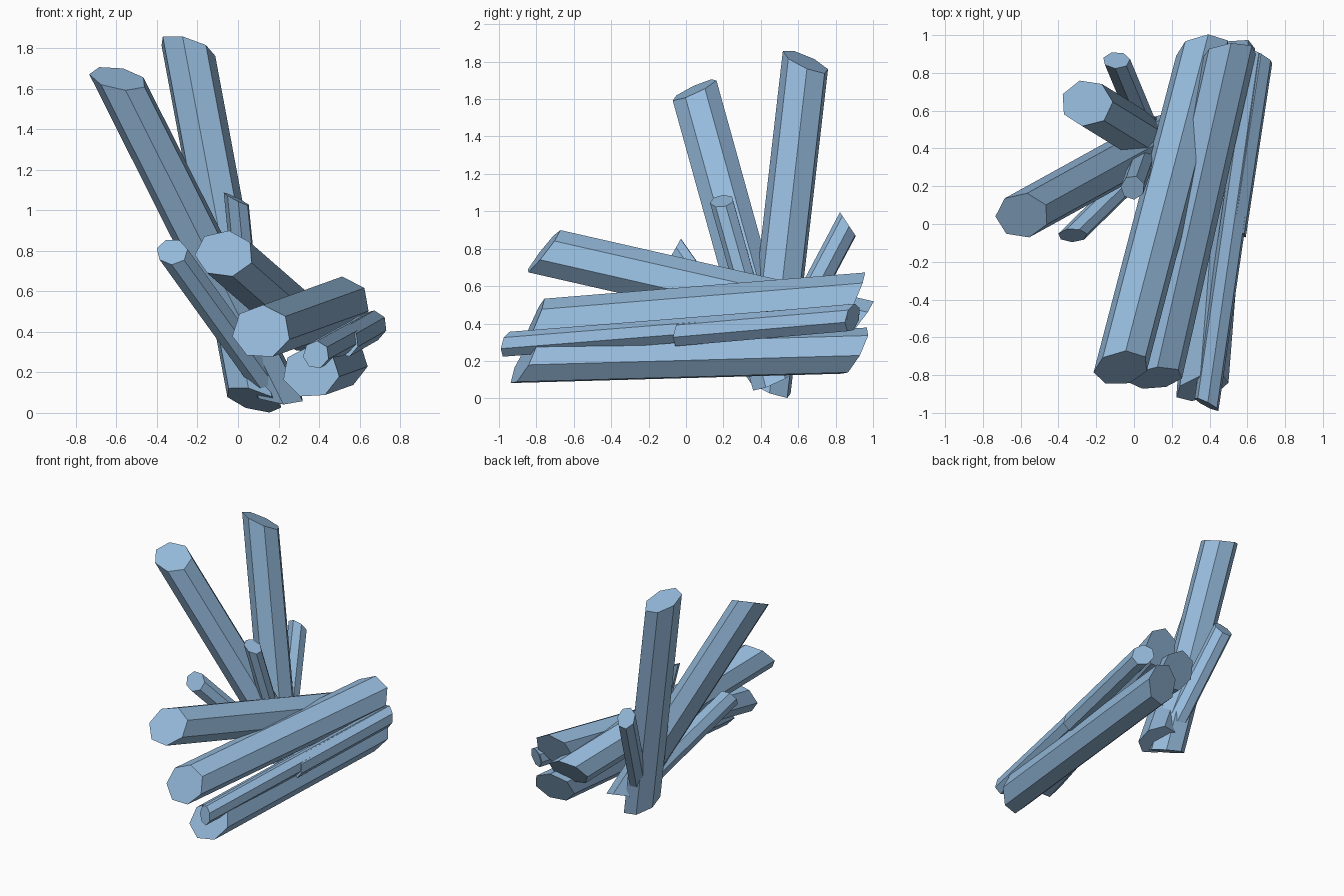
import bpy, bmesh, math
from mathutils import Vector

if "Cube" in bpy.data.objects:
    bpy.data.objects.remove(bpy.data.objects["Cube"])

blue = bpy.data.materials.new("pale blue crystal")
blue.diffuse_color = (0.30, 0.49, 0.71, 1.0)
blue.use_nodes = True
blue.node_tree.nodes["Principled BSDF"].inputs["Base Color"].default_value = blue.diffuse_color
SIDES = 7


def crystal(name, plane, centre, radii, tilt, phase, axis):
    """Seven-sided prism with slanted parallel ends.
    plane 'z': end outline drawn in x,y ; plane 'y': outline drawn in x,z.
    tilt gives the slope of the end face, axis runs from this end to the other."""
    bm = bmesh.new()
    c, w = Vector(centre), Vector(axis)
    near, far = [], []
    for i in range(SIDES):
        a = math.radians(phase) + math.tau * i / SIDES
        du, dv = radii[0] * math.cos(a), radii[1] * math.sin(a)
        dn = tilt[0] * du + tilt[1] * dv
        p = c + (Vector((du, dv, dn)) if plane == 'z' else Vector((du, dn, dv)))
        near.append(bm.verts.new(p))
        far.append(bm.verts.new(p + w))
    bm.faces.new(near)
    bm.faces.new(far[::-1])
    for i in range(SIDES):
        j = (i + 1) % SIDES
        bm.faces.new((near[i], far[i], far[j], near[j]))
    bmesh.ops.recalc_face_normals(bm, faces=bm.faces)
    me = bpy.data.meshes.new(name)
    bm.to_mesh(me)
    bm.free()
    me.materials.append(blue)
    ob = bpy.data.objects.new(name, me)
    bpy.context.collection.objects.link(ob)
    return ob


# upright crystals
crystal("tall_crystal", 'z', (-0.25, 0.64, 1.80), (0.138, 0.124), (-0.26, -0.42), 3,
        (0.325, -0.20, -1.735))
crystal("leaning_crystal", 'z', (-0.592, 0.045, 1.65), (0.142, 0.120), (-0.16, 0.454), 28,
        (0.78, 0.43, -1.55))
crystal("short_upright_crystal", 'z', (-0.007, 0.192, 1.055), (0.064, 0.064), (-0.5, 0.12), 20,
        (0.085, 0.24, -0.85))
crystal("short_back_crystal", 'z', (-0.093, 0.867, 0.93), (0.073, 0.044), (0.0, -1.5), 8,
        (0.15, -0.36, -0.68))
crystal("short_left_crystal", 'y', (-0.325, -0.06, 0.795), (0.078, 0.064), (0.0, 0.56), 11,
        (0.44, 0.43, -0.61))

# long crystals lying front to back
crystal("upper_lying_crystal", 'y', (-0.068, -0.762, 0.785), (0.146, 0.116), (0.12, 0.77), 29,
        (0.437, 1.675, -0.381))
crystal("middle_lying_crystal", 'y', (0.115, -0.815, 0.40), (0.145, 0.133), (0.1, 0.43), 35,
        (0.39, 1.715, 0.14))
crystal("lower_lying_crystal", 'y', (0.36, -0.865, 0.20), (0.142, 0.128), (0.25, 0.5), 42,
        (0.14, 1.77, 0.05))

# thin crystals squeezed between the lying ones
crystal("thin_long_crystal", 'y', (0.385, -0.955, 0.287), (0.065, 0.069), (-0.5, 0.2), -18,
        (0.27, 1.85, 0.148))
crystal("thin_short_crystal", 'y', (0.527, -0.03, 0.35), (0.068, 0.076), (-0.55, 0.2), -18,
        (0.14, 0.92, 0.08))
